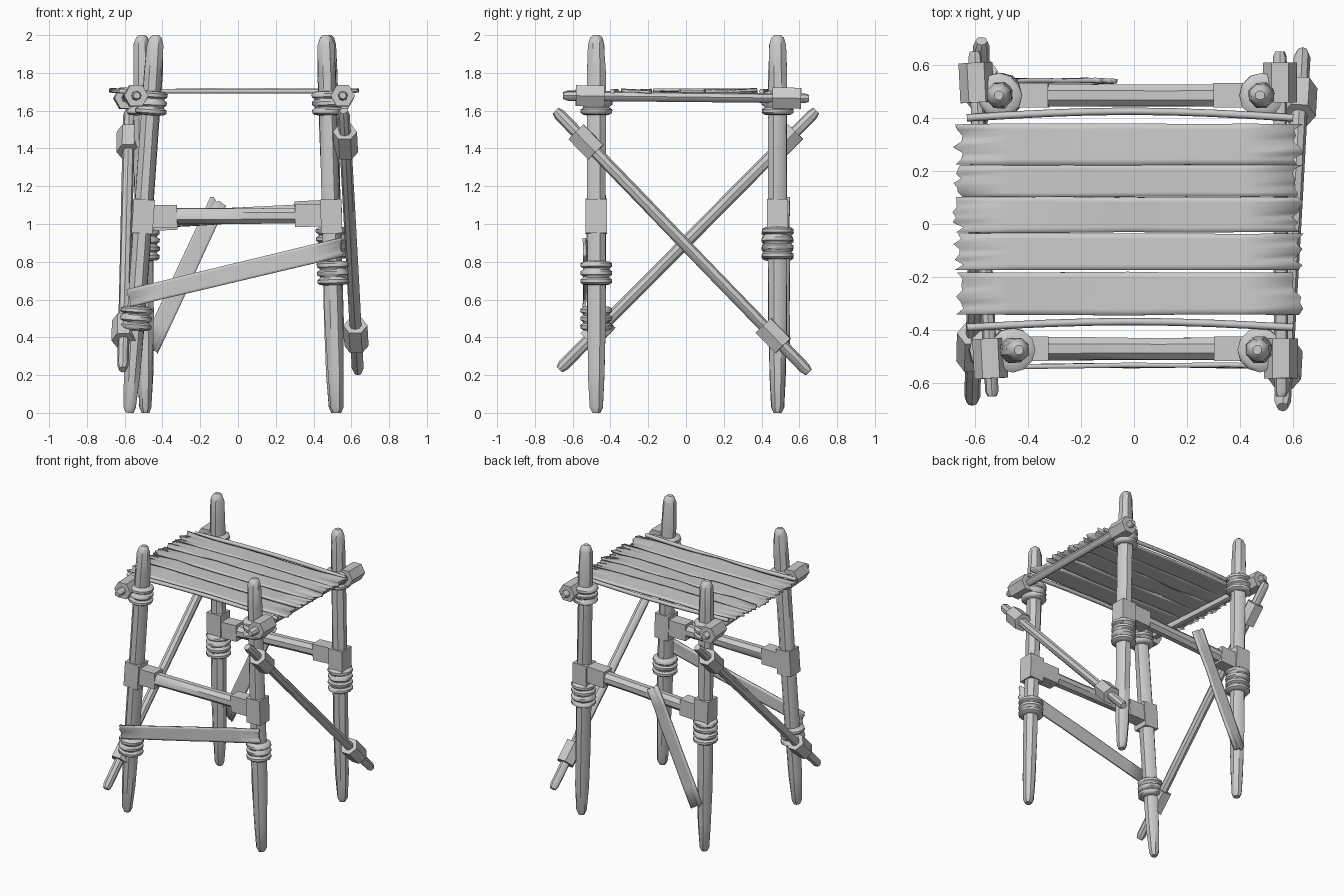
import bpy, bmesh, math, random
from mathutils import Vector, Matrix

random.seed(4)
if "Cube" in bpy.data.objects:
    bpy.data.objects.remove(bpy.data.objects["Cube"])

wood = bpy.data.materials.new("weathered_grey")
wood.use_nodes = True
GREY = (0.6, 0.6, 0.6, 1)
wood.diffuse_color = GREY
wood.node_tree.nodes["Principled BSDF"].inputs["Base Color"].default_value = GREY


def finish(name, bm, angle=None):
    bmesh.ops.recalc_face_normals(bm, faces=bm.faces)
    mesh = bpy.data.meshes.new(name)
    bm.to_mesh(mesh)
    bm.free()
    mesh.materials.append(wood)
    obj = bpy.data.objects.new(name, mesh)
    bpy.context.collection.objects.link(obj)
    if angle:
        bpy.ops.object.select_all(action='DESELECT')
        obj.select_set(True)
        bpy.context.view_layer.objects.active = obj
        bpy.ops.object.shade_smooth_by_angle(angle=math.radians(angle))
    return obj


def rod(name, a, b, profile, sides=8, jitter=0.0, angle=None, turn=0.0):
    """Lofted bar from a to b; profile holds (fraction along, radius)."""
    a, b = Vector(a), Vector(b)
    rot = (b - a).to_track_quat('Z', 'Y')
    bm = bmesh.new()
    rings = []
    for t, r in profile:
        ring = []
        for i in range(sides):
            ang = 2 * math.pi * i / sides + turn
            rr = r * (1 + random.uniform(-jitter, jitter))
            ring.append(bm.verts.new(a.lerp(b, t) + rot @ Vector((rr * math.cos(ang), rr * math.sin(ang), 0))))
        rings.append(ring)
    for lo, hi in zip(rings, rings[1:]):
        for i in range(sides):
            j = (i + 1) % sides
            bm.faces.new((lo[i], lo[j], hi[j], hi[i]))
    bm.faces.new(rings[0])
    bm.faces.new(rings[-1])
    return finish(name, bm, angle)


def sleeve(name, a, b, t, length=0.15, radius=0.064):
    """Short hexagonal collar around the bar a-b, centred at fraction t."""
    a, b = Vector(a), Vector(b)
    half = (b - a).normalized() * length / 2
    mid = a.lerp(b, t)
    rod(name, mid - half, mid + half, [(0, radius), (1, radius)], sides=6)


def beam(name, a, b, height, depth):
    """Rectangular bar from a to b."""
    a, b = Vector(a), Vector(b)
    d = (b - a).normalized()
    side = Vector((0, 1, 0))
    up = d.cross(side)
    m = Matrix((d * (b - a).length, side * depth, up * height)).transposed().to_4x4()
    bm = bmesh.new()
    bmesh.ops.create_cube(bm, size=1, matrix=Matrix.Translation((a + b) / 2) @ m)
    return finish(name, bm)


def plank(name, a, b, normal, width, thick, ragged=0.03, warp=0.005):
    """Thin warped board with splintered ends."""
    a, b, n = Vector(a), Vector(b), Vector(normal)
    d = (b - a).normalized()
    side = n.cross(d)
    cols, rows = 7, 8
    bm = bmesh.new()
    grid = []
    for i in range(cols):
        lift = random.uniform(-warp, warp)
        tilt = random.uniform(-warp, warp)
        edges = random.uniform(0.93, 1.0)
        line = []
        for j in range(rows):
            v = j / (rows - 1) - 0.5
            p = a.lerp(b, i / (cols - 1)) + side * v * width * edges + n * (lift + 2 * tilt * v)
            if i in (0, cols - 1):
                p += d * random.uniform(0, ragged) * (1 if i == 0 else -1)
            line.append(bm.verts.new(p))
        grid.append(line)
    for i in range(cols - 1):
        for j in range(rows - 1):
            bm.faces.new((grid[i][j], grid[i + 1][j], grid[i + 1][j + 1], grid[i][j + 1]))
    obj = finish(name, bm, 30)
    solid = obj.modifiers.new("thickness", 'SOLIDIFY')
    solid.thickness = thick
    solid.offset = 0


# Legs: foot x, head x, y, and the lower binding's height and coil count
LEGS = {
    "front_right": (-0.575, -0.435, -0.475, 0.50, 3),
    "front_left": (0.525, 0.465, -0.475, 0.74, 3),
    "back_right": (-0.49, -0.51, 0.485, 0.89, 4),
    "back_left": (0.515, 0.475, 0.485, 0.90, 4),
}
LEG_SHAPE = [(0, 0.022), (0.015, 0.036), (0.1, 0.045), (0.25, 0.052), (0.5, 0.052),
             (0.75, 0.052), (0.9, 0.052), (0.975, 0.046), (0.993, 0.034), (1, 0.018)]


def leg_point(leg, z):
    foot, head, y = LEGS[leg][:3]
    return Vector((foot + (head - foot) * z / 2, y, z))


def binding(name, leg, z, coils):
    """Rope coils as one scalloped collar."""
    h = 0.043 * coils / 2
    shape = [(0, 0.045)]
    for c in range(coils):
        for f, r in ((0.08, 0.07), (0.3, 0.084), (0.7, 0.084), (0.92, 0.07)):
            shape.append(((c + f) / coils, r))
    shape.append((1, 0.045))
    rod(name, leg_point(leg, z - h), leg_point(leg, z + h), shape, 12, 0.02, 50)


for leg, (foot, head, y, low, coils) in LEGS.items():
    rod(leg + "_leg", leg_point(leg, 0), leg_point(leg, 2), LEG_SHAPE, 8, 0.07, 40, 0.39)
    binding(leg + "_upper_binding", leg, 1.64, 3)
    binding(leg + "_lower_binding", leg, low, coils)
    beam(leg + "_joint_block", leg_point(leg, 0.95), leg_point(leg, 1.13), 0.112, 0.112)

# Cross beams with square sleeves at each end
for end, y, z0, z1 in (("front", -0.47, 1.04, 1.045), ("back", 0.485, 1.02, 1.07)):
    a, b = Vector((-0.5, y, z0)), Vector((0.49, y, z1))
    rod(end + "_cross_beam", a, b, [(0, 0.047), (0.3, 0.046), (0.6, 0.044), (1, 0.047)], 8, 0.05, 40, 0.39)
    beam(end + "_beam_right_sleeve", a, a.lerp(b, 0.18), 0.118, 0.092)
    beam(end + "_beam_left_sleeve", a.lerp(b, 0.81), b, 0.118, 0.092)

# Side rails and diagonal side braces, each with two collars
BAR = [(0, 0.018), (0.015, 0.026), (0.3, 0.027), (0.6, 0.026), (0.985, 0.026), (1, 0.018)]
BRACE = [(t, r * 1.2) for t, r in BAR]
SIDE_BARS = (
    ("right_rail", (-0.535, -0.65, 1.68), (-0.60, 0.65, 1.665), BAR, 0.11, 0.91),
    ("left_rail", (0.555, -0.65, 1.68), (0.55, 0.65, 1.665), BAR, 0.11, 0.91),
    ("right_brace", (-0.575, 0.69, 1.60), (-0.61, -0.67, 0.23), BRACE, 0.12, 0.85),
    ("left_brace", (0.56, -0.69, 1.60), (0.635, 0.65, 0.215), BRACE, 0.12, 0.86),
)
for name, a, b, shape, t0, t1 in SIDE_BARS:
    rod(name, a, b, shape, 8, 0.05, 40)
    sleeve(name + "_collar_a", a, b, t0)
    sleeve(name + "_collar_b", a, b, t1)

# Thin bowed sticks at the platform's front and back edges
for name, y, bow in (("back_stick", 0.40, 0.025), ("front_stick", -0.39, 0.022)):
    curve = bpy.data.curves.new(name, 'CURVE')
    curve.dimensions = '3D'
    curve.bevel_depth = 0.014
    curve.bevel_resolution = 1
    curve.use_fill_caps = True
    spline = curve.splines.new('POLY')
    spline.points.add(8)
    for i, p in enumerate(spline.points):
        t = i / 8
        p.co = (-0.63 + 1.23 * t, y + bow * math.sin(math.pi * t), 1.703, 1)
    curve.materials.append(wood)
    stick = bpy.data.objects.new(name, curve)
    bpy.context.collection.objects.link(stick)

# Platform planks
for i, (y0, y1) in enumerate(((-0.345, -0.18), (-0.175, -0.035), (-0.035, 0.105), (0.10, 0.225), (0.22, 0.38))):
    plank("platform_plank_%d" % (i + 1), (-0.685, (y0 + y1) / 2, 1.706), (0.64, (y0 + y1) / 2, 1.706),
          (0, 0, 1), y1 - y0, 0.014, 0.045)

# Slanted boards nailed to the front and back
plank("front_board", (-0.59, -0.535, 0.605), (0.56, -0.535, 0.88), (0, -1, 0), 0.10, 0.018, 0.02, 0.003)
plank("back_board", (-0.47, 0.54, 0.33), (-0.10, 0.54, 1.13), (0, 1, 0), 0.10, 0.018, 0.02, 0.003)
